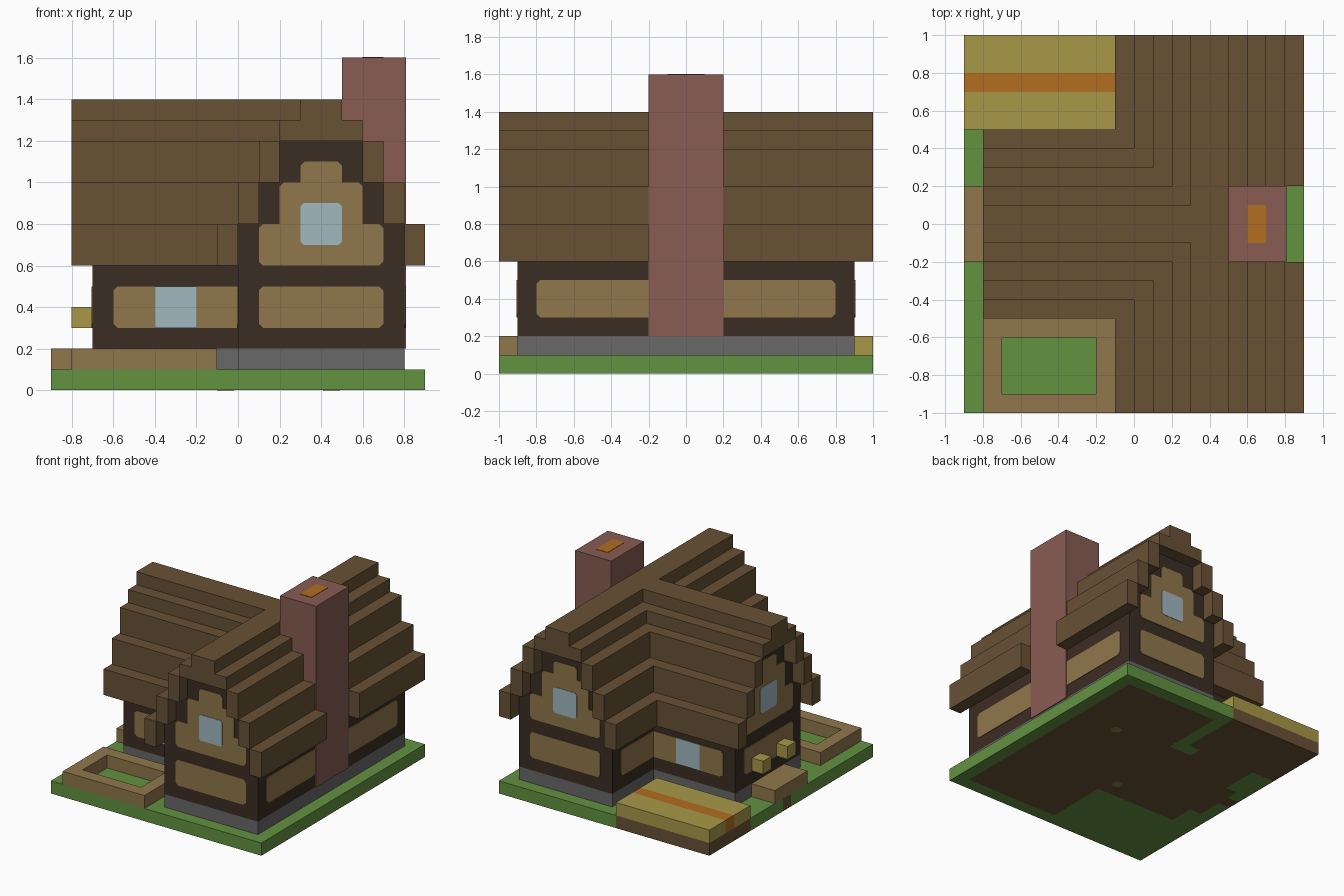
import bpy, bmesh
from mathutils import Vector

cube = bpy.data.objects.get("Cube")
if cube:
    bpy.data.objects.remove(cube, do_unlink=True)


def material(name, r, g, b):
    def lin(c):
        c /= 255
        return c / 12.92 if c < 0.04045 else ((c + 0.055) / 1.055) ** 2.4
    m = bpy.data.materials.new(name)
    m.use_nodes = True
    col = (lin(r), lin(g), lin(b), 1)
    m.diffuse_color = col
    m.node_tree.nodes["Principled BSDF"].inputs["Base Color"].default_value = col
    return m


BROWN = material("roof brown", 104, 81, 53)
DARK = material("dark timber", 59, 45, 36)
TAN = material("tan plaster", 144, 119, 75)
GREY = material("stone grey", 104, 104, 105)
GREEN = material("grass green", 98, 146, 64)
BRICK = material("brick red", 136, 92, 83)
YELLOW = material("straw yellow", 168, 152, 72)
ORANGE = material("orange", 178, 109, 32)
BLUE = material("window blue", 160, 184, 192)


def finish(name, bm, *mats):
    bmesh.ops.recalc_face_normals(bm, faces=bm.faces)
    me = bpy.data.meshes.new(name)
    bm.to_mesh(me)
    bm.free()
    for m in mats:
        me.materials.append(m)
    ob = bpy.data.objects.new(name, me)
    bpy.context.collection.objects.link(ob)
    return ob


def boxes(name, mat, *specs):
    """One mesh of boxes, each given as x0, x1, y0, y1, z0, z1."""
    bm = bmesh.new()
    for x0, x1, y0, y1, z0, z1 in specs:
        lo, hi = Vector((x0, y0, z0)), Vector((x1, y1, z1))
        for v in bmesh.ops.create_cube(bm, size=1)["verts"]:
            v.co = (lo + hi) / 2 + v.co * (hi - lo)
    return finish(name, bm, mat)


def clip(pts, c=0.02):
    """Cut the convex corners of a counter-clockwise outline."""
    out, n = [], len(pts)
    for i in range(n):
        a, p, b = (Vector(pts[(i + k) % n]) for k in (-1, 0, 1))
        d, e = (a - p).normalized(), (b - p).normalized()
        convex = d.x * e.y - d.y * e.x < 0
        out += [p + d * c, p + e * c] if convex else [p]
    return out


def rect(u0, u1, v0, v1):
    return [(u0, v0), (u1, v0), (u1, v1), (u0, v1)]


def plate(name, mat, pts, origin, normal, thick=0.005):
    """Thin outline on an upright wall; u runs along x or y."""
    n, o = Vector(normal), Vector(origin)
    u = Vector((abs(n.y), abs(n.x), 0))
    bm = bmesh.new()
    face = bm.faces.new([bm.verts.new(o + u * p[0] + Vector((0, 0, p[1]))) for p in pts])
    ext = bmesh.ops.extrude_face_region(bm, geom=[face], use_keep_orig=True)
    for g in ext["geom"]:
        if isinstance(g, bmesh.types.BMVert):
            g.co += n * thick
    return finish(name, bm, mat)


# Ground slab, with bare earth under the house, path and doorstep
def is_earth(x, y):
    return (0 < x < 0.8 and abs(y) < 0.9 or -0.7 < x <= 0 and abs(y) < 0.4
            or x < -0.1 and y > 0.5 or -0.7 < x < -0.2 and 0 < y < 0.5
            or -0.8 < x < -0.7 and abs(y) < 0.2 or x < -0.8 and 0 < y < 0.1)


bm = bmesh.new()
bmesh.ops.create_grid(bm, x_segments=18, y_segments=20, size=1)
for v in bm.verts:
    v.co = (v.co.x * 0.9, v.co.y, 0.1)
ext = bmesh.ops.extrude_face_region(bm, geom=bm.faces[:], use_keep_orig=True)
for g in ext["geom"]:
    if isinstance(g, bmesh.types.BMVert):
        g.co.z = 0.002
for f in bm.faces:
    c = f.calc_center_median()
    f.material_index = int(c.z < 0.09 and is_earth(c.x, c.y))
bmesh.ops.dissolve_limit(bm, angle_limit=0.01, verts=bm.verts[:], edges=bm.edges[:],
                         delimit={'MATERIAL'})
finish("ground", bm, GREEN, BROWN)

# Two round marks under the ground
for i, (x, y) in enumerate([(0.45, 0.34), (-0.06, -0.26)]):
    bm = bmesh.new()
    bmesh.ops.create_cone(bm, cap_ends=True, segments=12, radius1=0.04, radius2=0.04, depth=0.004)
    bmesh.ops.translate(bm, verts=bm.verts, vec=(x, y, 0.002))
    finish(f"underside_mark_{i + 1}", bm, TAN)

# Foundation and stepped walls
boxes("foundation", GREY, (0, 0.8, -0.9, 0.9, 0.1, 0.2), (-0.7, 0, -0.4, 0.4, 0.1, 0.2))
tiers = [(0.4, 0.2, 0.8), (0.3, 0.8, 1.0), (0.2, 1.0, 1.2)]
boxes("main_walls", DARK, *[(0.4 - h, 0.4 + h, -0.9, 0.9, a, b) for h, a, b in tiers])
boxes("wing_walls", DARK, *[(-0.7, 0.1, -h, h, a, b) for h, a, b in tiers])

# Stepped roofs: inner and outer distance from the ridge, bottom, top
steps = [(0.4, 0.5, 0.6, 0.8), (0.3, 0.4, 0.8, 1.0), (0.2, 0.3, 1.0, 1.2),
         (0.1, 0.2, 1.2, 1.3), (0, 0.1, 1.2, 1.4)]
main, wing = [], []
for i, (a, b, z0, z1) in enumerate(steps):
    main.append((0.4 - b, 0.4 - a, -1, 1, z0, z1))
    # the eave is interrupted by the chimney
    spans = [(-1, -0.2), (0.2, 1)] if i == 0 else [(-1, 1)]
    main += [(0.4 + a, 0.4 + b, y0, y1, z0, z1) for y0, y1 in spans]
    for s in (-1, 1):
        lo, hi = sorted((s * a, s * b))
        wing.append((-0.8, 0.4 - a, lo, hi, z0, z1))
boxes("main_roof", BROWN, *main)
boxes("wing_roof", BROWN, *wing)

# Chimney with glowing flue
boxes("chimney", BRICK, (0.5, 0.808, -0.2, 0.2, 0.2, 1.6))
boxes("flue_glow", ORANGE, (0.6, 0.7, -0.1, 0.1, 1.595, 1.603))

# Plaster panels and windows on the three gable ends
half = [(0.3, 0.6), (0.3, 0.8), (0.2, 0.8), (0.2, 1.0), (0.1, 1.0), (0.1, 1.1)]
gable = clip(half + [(-u, v) for u, v in reversed(half)])
low = clip(rect(-0.3, 0.3, 0.3, 0.5))
pane = clip(rect(-0.1, 0.1, 0.7, 0.9), 0.015)
for side, o, n in [("front", (0.4, -0.9, 0), (0, -1, 0)), ("back", (0.4, 0.9, 0), (0, 1, 0)),
                   ("wing", (-0.7, 0, 0), (-1, 0, 0))]:
    plate(side + "_gable_panel", TAN, gable, o, n)
    plate(side + "_lower_panel", TAN, low, o, n)
    plate(side + "_gable_window", BLUE, pane, o, n, 0.008)

# Panels on the long walls, mirrored front to back
for side, s in (("front", -1), ("back", 1)):
    o, n = (0, s * 0.4, 0), (0, s, 0)
    plate(side + "_wing_panel", TAN, clip(rect(-0.6, 0.03, 0.3, 0.5)), o, n)
    plate(side + "_wing_window", BLUE, rect(-0.4, -0.2, 0.3, 0.5), o, n, 0.008)
    lo, hi = sorted((s * 0.17, s * 0.8))
    plate(side + "_chimney_wall_panel", TAN, clip(rect(lo, hi, 0.3, 0.5)), (0.8, 0, 0), (1, 0, 0))
    lo, hi = sorted((s * 0.37, s * 0.8))
    plate(side + "_inner_wall_panel", TAN, clip(rect(lo, hi, 0.3, 0.5)), (0, 0, 0), (-1, 0, 0))

# Doorstep and lamps
boxes("doorstep", TAN, (-0.9, -0.7, -0.2, 0.2, 0.1, 0.2))
boxes("lamps", YELLOW, *[(-0.8, -0.7, y, y + 0.1, 0.3, 0.4) for y in (-0.2, 0.1)])

# Planter frame
boxes("planter", TAN, (-0.8, -0.1, -1, -0.9, 0.1, 0.2), (-0.8, -0.1, -0.6, -0.5, 0.1, 0.2),
      (-0.8, -0.7, -0.9, -0.6, 0.1, 0.2), (-0.2, -0.1, -0.9, -0.6, 0.1, 0.2))

# Straw bed with orange band
boxes("straw_bed", YELLOW, (-0.9, -0.1, 0.5, 0.7, 0.1, 0.2), (-0.9, -0.1, 0.8, 1, 0.1, 0.2))
boxes("straw_band", ORANGE, (-0.9, -0.1, 0.7, 0.8, 0.1, 0.2))
